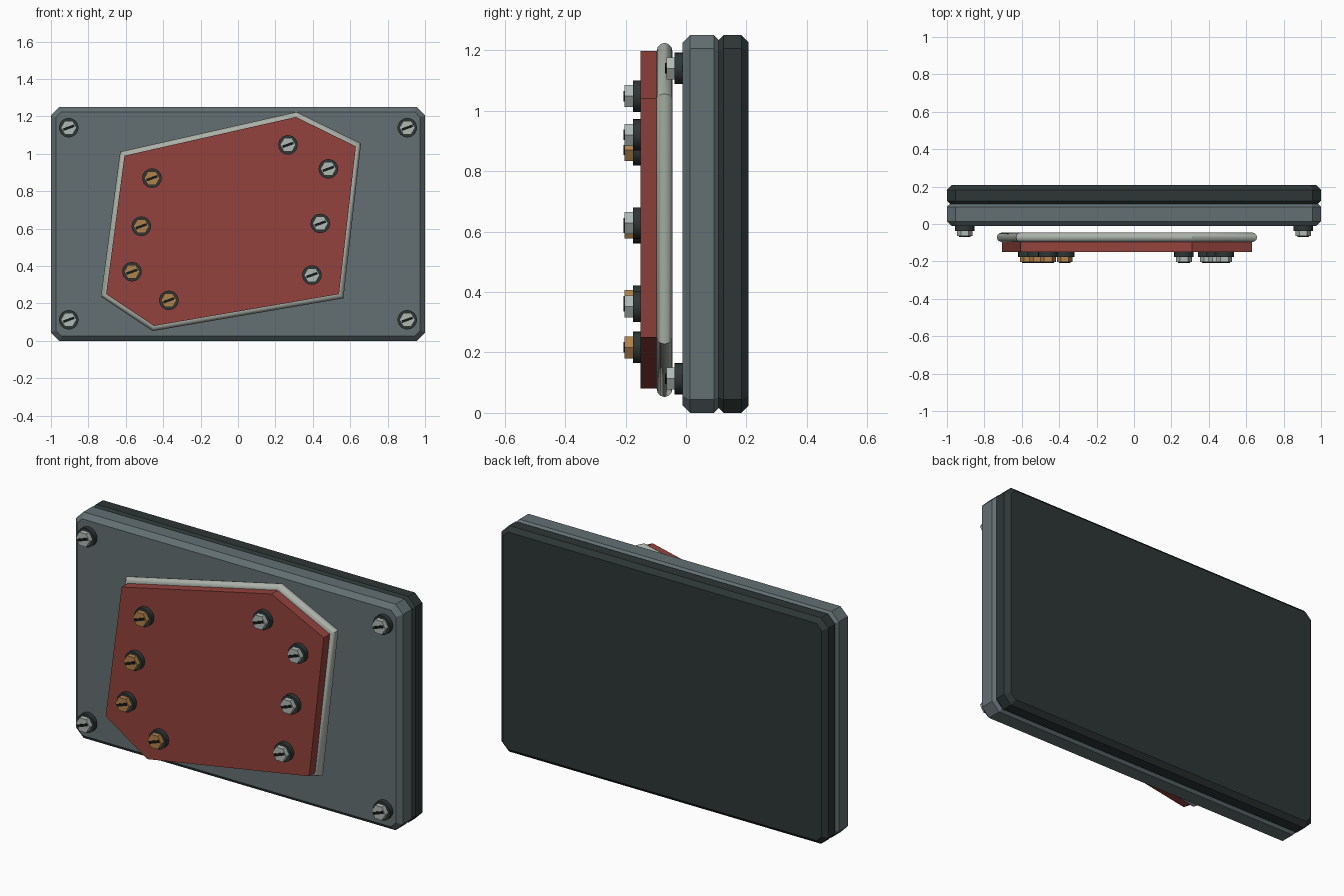
import bpy
import bmesh
from math import sin, cos, pi, radians
from mathutils import Vector

cube = bpy.data.objects.get("Cube")
if cube:
    bpy.data.objects.remove(cube, do_unlink=True)


def material(name, rgb):
    m = bpy.data.materials.new(name)
    m.use_nodes = True
    color = (*rgb, 1)
    m.diffuse_color = color
    m.node_tree.nodes["Principled BSDF"].inputs["Base Color"].default_value = color
    return m


SLATE = material("slate", (0.125, 0.16, 0.17))
DARK = material("dark_green_grey", (0.027, 0.037, 0.036))
RED = material("brick_red", (0.29, 0.055, 0.045))
GREY = material("light_grey", (0.41, 0.445, 0.40))
STEEL = material("steel", (0.43, 0.485, 0.456))
BRASS = material("brass", (0.44, 0.22, 0.07))
BLACK = material("slot_black", (0.008, 0.01, 0.01))


def offset(points, d):
    """Move a counter-clockwise outline outwards by d with mitred corners."""
    result = []
    for i, p in enumerate(points):
        a = (p - points[i - 1]).normalized()
        b = (points[(i + 1) % len(points)] - p).normalized()
        na, nb = Vector((a.y, -a.x)), Vector((b.y, -b.x))
        result.append(p + (na + nb) * d / (1 + na.dot(nb)))
    return result


def loft(name, outline, profile, mat, ring=False, smooth=False):
    """Sweep a profile of (offset, y) pairs round an outline in x and z."""
    bm = bmesh.new()
    loops = [[bm.verts.new((p.x, y, p.y)) for p in offset(outline, d)]
             for d, y in profile]
    n = len(outline)
    pairs = list(zip(loops, loops[1:]))
    if ring:
        pairs.append((loops[-1], loops[0]))
    else:
        bm.faces.new(loops[0])
        bm.faces.new(loops[-1])
    for lo, hi in pairs:
        for i in range(n):
            j = (i + 1) % n
            bm.faces.new((lo[i], lo[j], hi[j], hi[i]))
    bmesh.ops.recalc_face_normals(bm, faces=bm.faces)
    mesh = bpy.data.meshes.new(name)
    bm.to_mesh(mesh)
    bm.free()
    mesh.materials.append(mat)
    obj = bpy.data.objects.new(name, mesh)
    bpy.context.collection.objects.link(obj)
    if smooth:
        bpy.ops.object.select_all(action="DESELECT")
        obj.select_set(True)
        bpy.context.view_layer.objects.active = obj
        bpy.ops.object.shade_smooth_by_angle(angle=radians(35))
    return obj


def polygon(x, z, r, sides):
    return [Vector((x + r * cos(2 * pi * i / sides), z + r * sin(2 * pi * i / sides)))
            for i in range(sides)]


def bolt(name, x, z, y, mat):
    """Washer, hexagonal head and tilted slot, standing on the face at y."""
    loft(name + "_washer", polygon(x, z, 0.052, 24),
         [(0, y), (0, y - 0.026)], DARK, smooth=True)
    loft(name + "_head", polygon(x, z, 0.042, 6),
         [(0, y - 0.026), (0, y - 0.053)], mat)
    along = Vector((cos(radians(20)), sin(radians(20)))) * 0.031
    across = Vector((-along.y, along.x)) * 0.22
    c = Vector((x, z))
    loft(name + "_slot",
         [c - along - across, c + along - across, c + along + across, c - along + across],
         [(0, y - 0.051), (0, y - 0.0575)], BLACK)


# Two chamfered slabs with clipped corners, meeting in a groove
W, H, CUT = 1.0, 1.25, 0.045
slab = [Vector(p) for p in (
    (-W + CUT, 0), (W - CUT, 0), (W, CUT), (W, H - CUT),
    (W - CUT, H), (-W + CUT, H), (-W, H - CUT), (-W, CUT))]
loft("front_slab", slab,
     [(-0.026, -0.012), (0, 0.014), (0, 0.092), (-0.016, 0.108)], SLATE)
loft("back_slab", slab,
     [(-0.016, 0.108), (0, 0.124), (0, 0.183), (-0.024, 0.2075)], DARK)

# Irregular cover plate with a rounded rim behind it
cover = [Vector(p) for p in (
    (-0.45, 0.08), (0.54, 0.25), (0.63, 1.04),
    (0.31, 1.197), (-0.607, 0.99), (-0.705, 0.25))]
loft("cover_plate", cover, [(0, -0.15), (0, -0.09)], RED)
R = 0.026
loft("cover_rim", cover,
     [(R * cos(i * pi / 6), -0.071 + R * sin(i * pi / 6)) for i in range(12)],
     GREY, ring=True, smooth=True)

# Corner bolts
for side, x in (("right", -0.905), ("left", 0.905)):
    for level, z in (("lower", 0.113), ("upper", 1.14)):
        bolt(f"{level}_{side}_bolt", x, z, -0.012, STEEL)

# Cover bolts, brass on one side and steel on the other
for i, (x, z) in enumerate(((-0.46, 0.87), (-0.517, 0.613), (-0.567, 0.37), (-0.37, 0.217))):
    bolt(f"brass_cover_bolt_{i + 1}", x, z, -0.15, BRASS)
for i, (x, z) in enumerate(((0.267, 1.048), (0.483, 0.92), (0.44, 0.628), (0.395, 0.352))):
    bolt(f"steel_cover_bolt_{i + 1}", x, z, -0.15, STEEL)
